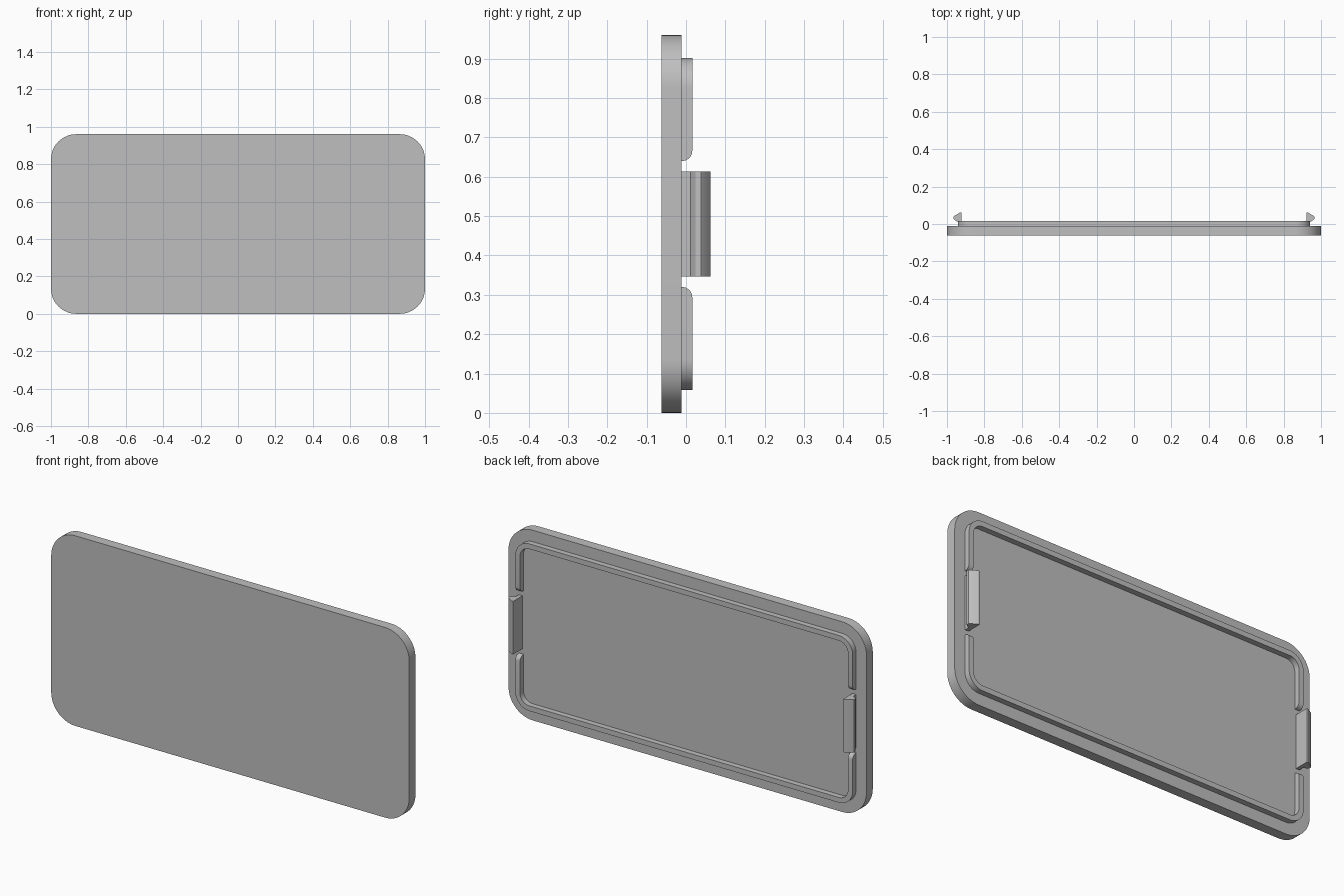
import bpy, bmesh
from math import sin, cos, pi, radians

cube = bpy.data.objects.get("Cube")
if cube:
    bpy.data.objects.remove(cube)

HEIGHT, MID = 0.96, 0.48
FRONT, BACK, LIP_TOP = -0.062, -0.012, 0.016
CORNER, MARGIN, LIP_WIDTH = 0.135, 0.058, 0.026
GAP = 0.16          # half height of the opening beside each clip

grey = bpy.data.materials.new("grey plastic")
grey.use_nodes = True
colour = (0.52, 0.52, 0.52, 1)
grey.diffuse_color = colour
grey.node_tree.nodes["Principled BSDF"].inputs["Base Color"].default_value = colour


def prism(name, outline, offset, rounded=(), radius=0.0):
    """Extrude a 3D outline by offset; round the edges chosen by a rule."""
    bm = bmesh.new()
    face = bm.faces.new([bm.verts.new(p) for p in outline])
    new = bmesh.ops.extrude_face_region(bm, geom=[face], use_keep_orig=True)["geom"]
    bmesh.ops.translate(bm, vec=offset, verts=[v for v in new if isinstance(v, bmesh.types.BMVert)])
    bmesh.ops.recalc_face_normals(bm, faces=bm.faces[:])
    if rounded:
        edges = [e for e in bm.edges if rounded(e)]
        bmesh.ops.bevel(bm, geom=edges, offset=radius, segments=6, profile=0.5, affect='EDGES')
    mesh = bpy.data.meshes.new(name)
    bm.to_mesh(mesh)
    bm.free()
    mesh.materials.append(grey)
    obj = bpy.data.objects.new(name, mesh)
    bpy.context.collection.objects.link(obj)
    bpy.ops.object.select_all(action='DESELECT')
    obj.select_set(True)
    bpy.context.view_layer.objects.active = obj
    bpy.ops.object.shade_smooth_by_angle(angle=radians(30))
    return obj


def arch(inset):
    """Upper half of the rounded rectangle, from the right corner to the left."""
    r = CORNER - inset
    points = []
    for side, start in ((1, 0), (-1, pi / 2)):
        for i in range(17):
            a = start + i / 16 * pi / 2
            points.append((side * (1 - CORNER) + r * cos(a), HEIGHT - CORNER + r * sin(a)))
    return points


# Flat front plate
upper = arch(0)
plate = upper + [(-x, HEIGHT - z) for x, z in upper]
prism("cover_plate", [(x, FRONT, z) for x, z in plate], (0, BACK - FRONT, 0))

# Locating lip: two C-shaped ribs with rounded ends
outer, inner = arch(MARGIN), arch(MARGIN + LIP_WIDTH)
x_out, x_in = outer[0][0], inner[0][0]
end = MID + GAP
rib = [(x_out, end)] + outer + [(-x_out, end), (-x_in, end)] + inner[::-1] + [(x_in, end)]


def is_rib_end(edge):
    return all(v.co.y > 0 and abs(abs(v.co.z - MID) - GAP) < 1e-4 for v in edge.verts)


for name, flip in (("upper_lip", False), ("lower_lip", True)):
    outline = [(x, BACK, HEIGHT - z if flip else z) for x, z in rib]
    prism(name, outline, (0, LIP_TOP - BACK, 0), is_rib_end, 0.026)

# Snap clips with a hooked outer edge
CLIP_HALF = 0.134
clip = [(0.922, BACK), (0.942, BACK), (0.942, 0.011), (0.963, 0.024),
        (0.965, 0.028), (0.965, 0.038), (0.961, 0.043), (0.929, 0.062), (0.922, 0.062)]
for name, side in (("left_clip", 1), ("right_clip", -1)):
    prism(name, [(side * x, y, MID - CLIP_HALF) for x, y in clip], (0, 0, 2 * CLIP_HALF))
